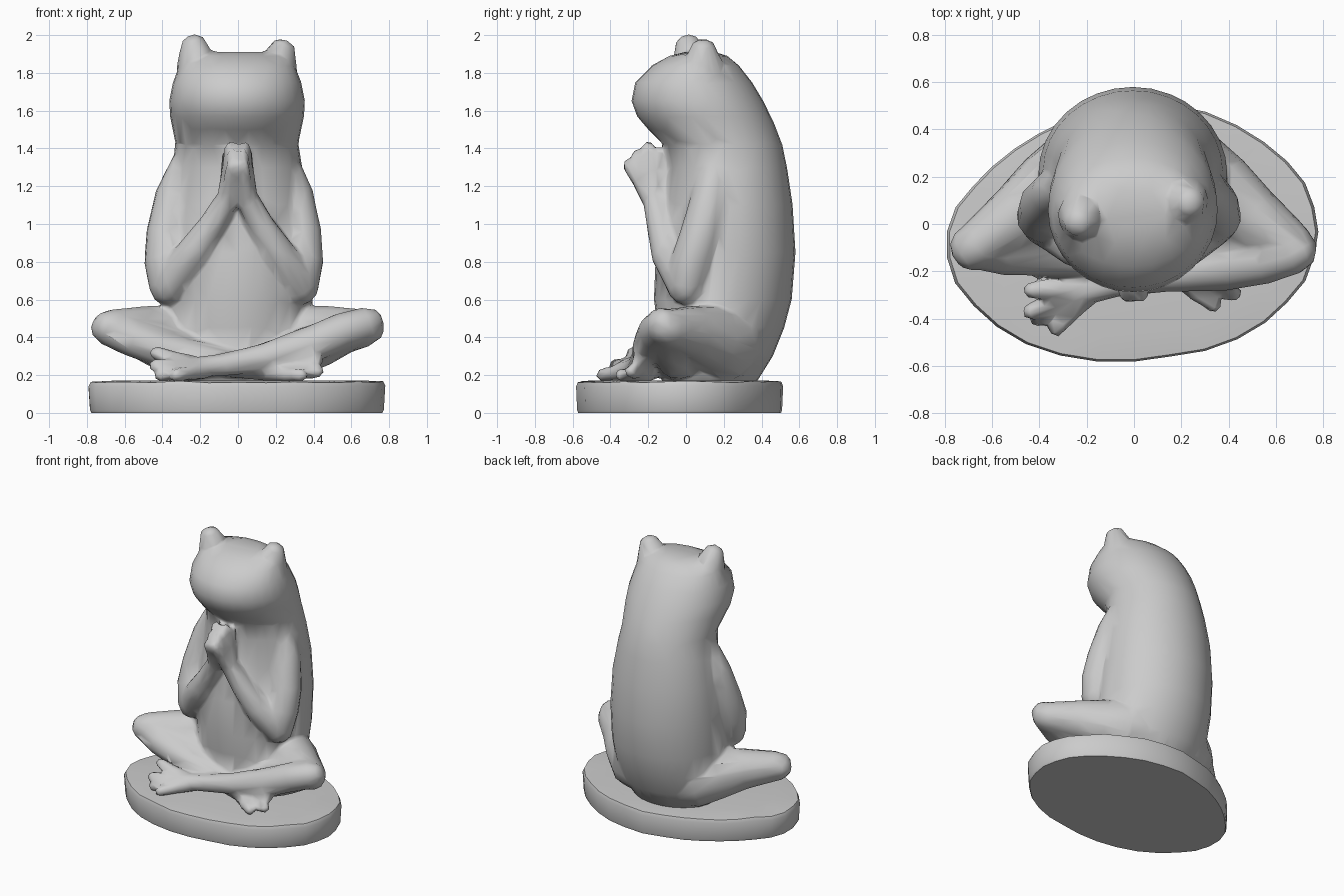
import bpy, bmesh, math, random
from mathutils import Vector

if "Cube" in bpy.data.objects:
    bpy.data.objects.remove(bpy.data.objects["Cube"])

random.seed(4)


def loft(bm, rings):
    """Skin a list of closed point rings and cap both ends."""
    vs = [[bm.verts.new(p) for p in ring] for ring in rings]
    n = len(vs[0])
    for a, b in zip(vs, vs[1:]):
        for i in range(n):
            bm.faces.new((a[i], a[(i + 1) % n], b[(i + 1) % n], b[i]))
    bm.faces.new(vs[0][::-1])
    bm.faces.new(vs[-1])


def tube(bm, pts, sides=14):
    """Round limb through (x, y, z, radius) points with domed ends."""
    c = [Vector(p[:3]) for p in pts]
    r = [p[3] for p in pts]
    side = None
    rings = []
    for i, p in enumerate(c):
        t = (c[min(i + 1, len(c) - 1)] - c[max(i - 1, 0)]).normalized()
        if side is None:
            side = t.orthogonal()
        side = (side - t * side.dot(t)).normalized()
        up = t.cross(side)

        def ring(off, k):
            return [p + t * off + (side * math.cos(a) + up * math.sin(a)) * r[i] * k
                    for a in (2 * math.pi * j / sides for j in range(sides))]
        if i == 0:
            rings += [ring(-r[i] * .95, .3), ring(-r[i] * .7, .71)]
        rings.append(ring(0, 1))
        if i == len(c) - 1:
            rings += [ring(r[i] * .7, .71), ring(r[i] * .95, .3)]
    loft(bm, rings)


def finish(bm, name):
    bmesh.ops.recalc_face_normals(bm, faces=bm.faces)
    me = bpy.data.meshes.new(name)
    bm.to_mesh(me)
    bm.free()
    ob = bpy.data.objects.new(name, me)
    bpy.context.collection.objects.link(ob)
    return ob


def digits(bm, root, tips, r0, r1):
    """Fan of toes or fingers spreading from one root."""
    root = Vector(root)
    for tip in tips:
        tip = Vector(tip)
        mid = root.lerp(tip, .6)
        tube(bm, [(*root, r0), (*mid, r1 * 1.1), (*tip, r1)], 8)


frog = bmesh.new()

# Torso and head: z, half width, front y, back y
profile = [
    (.14, .29, -.12, .36), (.30, .36, -.14, .46), (.45, .39, -.15, .52),
    (.60, .40, -.17, .56), (.85, .40, -.16, .58), (1.10, .38, -.115, .565),
    (1.30, .345, -.095, .535), (1.42, .325, -.12, .51), (1.50, .34, -.20, .48),
    (1.57, .355, -.26, .45), (1.65, .36, -.29, .41), (1.75, .34, -.27, .35),
    (1.84, .305, -.18, .28), (1.89, .25, -.09, .22), (1.912, .15, 0, .15)]
rings = []
for z, w, yf, yb in profile:
    cy, ry = (yf + yb) / 2, (yb - yf) / 2
    rings.append([(w * math.cos(a) - .005, cy + ry * math.sin(a), z)
                  for a in (2 * math.pi * i / 32 for i in range(32))])
loft(frog, rings)

# Eye bumps
tube(frog, [(-.20, .06, 1.74, .115), (-.22, .03, 1.86, .105), (-.23, .015, 1.925, .08)])
tube(frog, [(.20, .10, 1.72, .115), (.21, .09, 1.84, .105), (.228, .09, 1.90, .082)])

# Arms folded up to joined palms
for s in (-1, 1):
    def place(p):
        return (p[0] * s - .06 * p[0], *p[1:])
    tube(frog, [place(p) for p in [
        (.25, .16, 1.32, .09), (.32, .13, 1.15, .10), (.355, .08, .95, .11),
        (.365, .03, .80, .11), (.35, 0, .67, .10)]])
    tube(frog, [place(p) for p in [
        (.35, 0, .67, .10), (.23, -.095, .84, .09), (.13, -.135, .99, .073),
        (.06, -.165, 1.12, .062)]])
    digits(frog, place((.055, -.17, 1.11)),
           [place(p) for p in [(.025, -.30, 1.31), (.025, -.255, 1.36),
                               (.035, -.20, 1.40), (.045, -.15, 1.37),
                               (.045, -.13, 1.28)]], .056, .037)

# Thighs, with the skin folded between thigh and shin
for s in (-1, 1):
    tube(frog, [(s * .22, .22, .36, .20), (s * .36, .13, .40, .175),
                (s * .50, .025, .43, .138), (s * .675, -.10, .45, .10)])
    tube(frog, [(s * .08, -.06, .27, .10), (s * .28, -.04, .30, .125),
                (s * .45, -.07, .365, .115), (s * .6, -.10, .43, .095)])

# Crossed shins: the right one lies in front
tube(frog, [(.68, -.12, .47, .092), (.55, -.155, .43, .10), (.38, -.185, .36, .098),
            (.12, -.215, .29, .074), (-.08, -.25, .255, .06), (-.22, -.29, .24, .055)])
tube(frog, [(-.69, -.095, .445, .09), (-.55, -.12, .39, .097), (-.40, -.125, .335, .095),
            (-.12, -.14, .275, .08), (.12, -.19, .225, .055), (.24, -.23, .215, .05)])

# Feet with splayed toes
digits(frog, (-.19, -.28, .235), [(-.43, -.28, .315), (-.435, -.37, .25),
                                  (-.405, -.40, .20), (-.325, -.44, .20)], .06, .038)
digits(frog, (.20, -.22, .21), [(.415, -.25, .28), (.42, -.29, .22),
                                (.335, -.34, .20), (.27, -.30, .20)], .054, .037)

# Fuse the figure into one softly blended, lightly faceted skin
figure = finish(frog, "frog_figure")
rm = figure.modifiers.new("fuse", 'REMESH')
rm.mode = 'VOXEL'
rm.voxel_size = .014
rm.use_smooth_shade = True
sm = figure.modifiers.new("soften", 'SMOOTH')
sm.factor = .5
sm.iterations = 5
dc = figure.modifiers.new("facet", 'DECIMATE')
dc.ratio = .03

# Oval stone slab with an uneven rim, trimmed back left and fuller front left
stone = bmesh.new()
n = 32
wob = [random.uniform(.985, 1.01) for _ in range(n)]
dip = [random.uniform(-.006, .006) for _ in range(n)]
rings = []
for z, k in [(0, .98), (.015, .99), (.14, 1.0), (.163, .985), (.172, .8)]:
    ring = []
    for i in range(n):
        a = 2 * math.pi * i / n
        c, s = math.cos(a), math.sin(a)
        trim = -.16 * max(0, -c) * s if s > 0 else .10 * max(0, -c) * -s
        m = k * wob[i] * (1 + trim)
        ring.append((.787 * m * c, -.033 + .545 * m * s,
                     z + (dip[i] if .1 < z < .169 else 0)))
    rings.append(ring)
loft(stone, rings)
base = finish(stone, "stone_base")
bpy.context.view_layer.objects.active = base
base.select_set(True)
bpy.ops.object.shade_smooth_by_angle(angle=math.radians(40))
